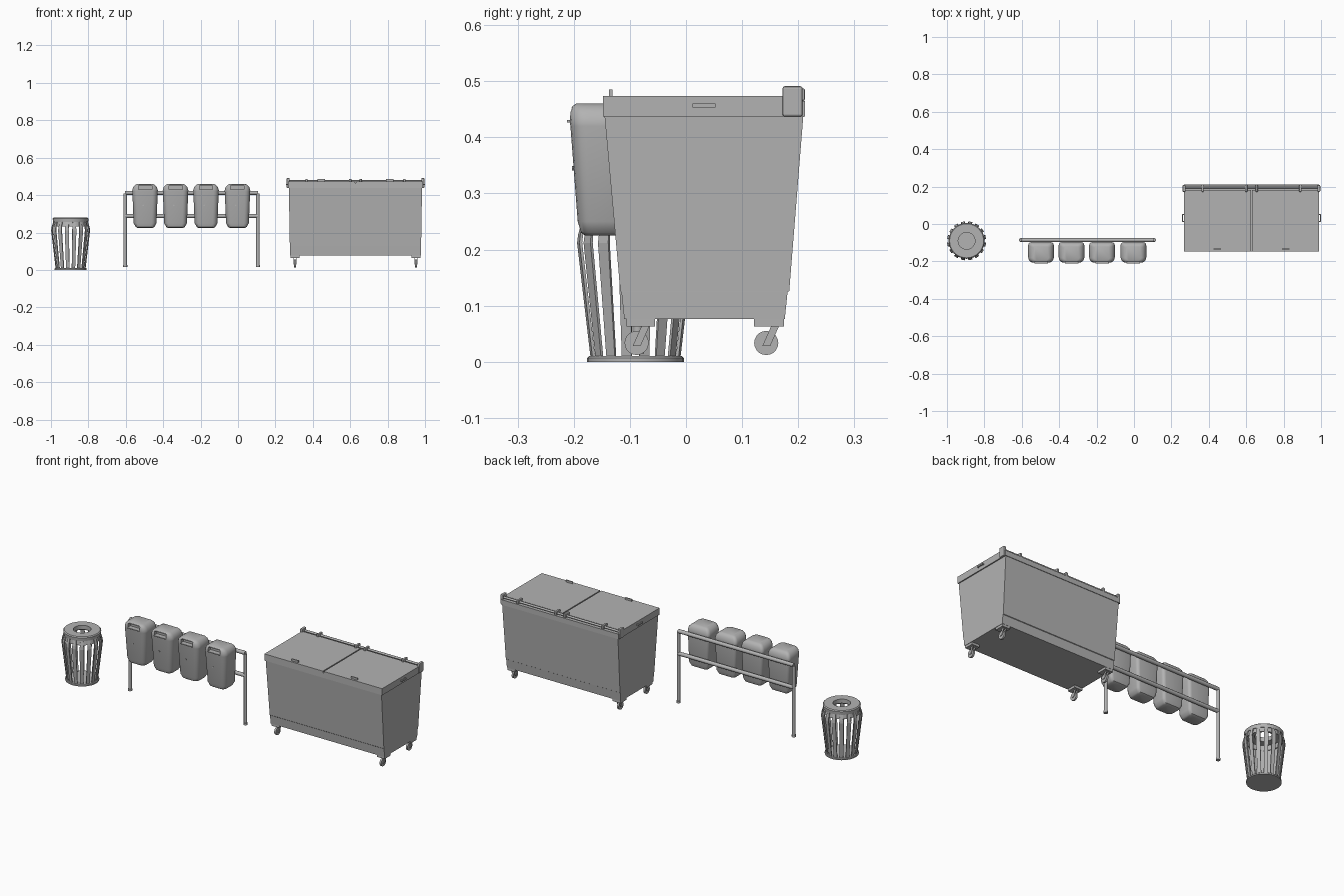
import bpy, bmesh
from math import sin, cos, pi, radians
from mathutils import Vector, Matrix

if "Cube" in bpy.data.objects:
    bpy.data.objects.remove(bpy.data.objects["Cube"], do_unlink=True)

grey = bpy.data.materials.new("plain grey")
grey.use_nodes = True
grey.diffuse_color = (0.45, 0.45, 0.45, 1)
grey.node_tree.nodes["Principled BSDF"].inputs["Base Color"].default_value = grey.diffuse_color


def finish(name, bm, smooth=False):
    bmesh.ops.recalc_face_normals(bm, faces=bm.faces)
    me = bpy.data.meshes.new(name)
    bm.to_mesh(me)
    bm.free()
    me.materials.append(grey)
    ob = bpy.data.objects.new(name, me)
    bpy.context.collection.objects.link(ob)
    if smooth:
        bpy.ops.object.select_all(action='DESELECT')
        ob.select_set(True)
        bpy.context.view_layer.objects.active = ob
        bpy.ops.object.shade_smooth_by_angle(angle=radians(35))
    return ob


def box(name, x, y, z, bevel=0):
    """Box from (min, max) pairs."""
    bm = bmesh.new()
    size = [b - a for a, b in (x, y, z)]
    mid = [(a + b) / 2 for a, b in (x, y, z)]
    bmesh.ops.create_cube(bm, size=1, matrix=Matrix.Translation(mid) @ Matrix.Diagonal((*size, 1)))
    if bevel:
        bmesh.ops.bevel(bm, geom=bm.edges[:], offset=bevel, segments=2, affect='EDGES', profile=0.5)
    return finish(name, bm)


def rod(name, a, b, r, sides=12):
    a, b = Vector(a), Vector(b)
    d = b - a
    bm = bmesh.new()
    m = Matrix.Translation((a + b) / 2) @ d.to_track_quat('Z', 'Y').to_matrix().to_4x4()
    bmesh.ops.create_cone(bm, cap_ends=True, segments=sides, radius1=r, radius2=r, depth=d.length, matrix=m)
    return finish(name, bm, True)


def loft(name, rings, smooth=False, closed=False):
    """Skin matching rings; cap the ends, or join last to first."""
    bm = bmesh.new()
    rows = [[bm.verts.new(p) for p in ring] for ring in rings]
    n = len(rows[0])
    for a, b in zip(rows, rows[1:] + rows[:1] if closed else rows[1:]):
        for i in range(n):
            j = (i + 1) % n
            bm.faces.new((a[i], a[j], b[j], b[i]))
    if not closed:
        bm.faces.new(rows[0])
        bm.faces.new(rows[-1])
    return finish(name, bm, smooth)


def circle(cx, cy, z, r, n=32):
    return [(cx + r * cos(2 * pi * i / n), cy + r * sin(2 * pi * i / n), z) for i in range(n)]


# ---- Slatted round bin ----
CX, CY = -0.895, -0.09
loft("slat_bin_base", [circle(CX, CY, z, r) for z, r in ((0, 0.086), (0.007, 0.086), (0.01, 0.083))], True)
loft("slat_bin_lid", [circle(CX, CY, z, r) for z, r in
     ((0.256, 0.094), (0.274, 0.096), (0.279, 0.091), (0.279, 0.045), (0.256, 0.045))], True, True)
loft("slat_bin_hoop", [circle(CX, CY, z, r) for z, r in
     ((0.232, 0.094), (0.256, 0.09), (0.256, 0.086), (0.232, 0.09))], True, True)
SLATS = 16
for k in range(SLATS):
    a = 2 * pi * (k + 0.5) / SLATS
    out, side = Vector((cos(a), sin(a), 0)), Vector((-sin(a), cos(a), 0))
    rings = []
    for r, z, w in ((0.080, 0.008, 0.009), (0.104, 0.212, 0.011), (0.102, 0.228, 0.010), (0.092, 0.262, 0.006)):
        c = Vector((CX, CY, z))
        rings.append([c + out * (r + t) + side * w * s for t, s in ((0, -1), (0, 1), (-0.005, 1), (-0.005, -1))])
    loft(f"slat_{k + 1}", rings)

# ---- Rack with posts and rails ----
RY = -0.086
for x, tag in ((-0.603, "right"), (0.106, "left")):
    rod(f"rack_post_{tag}", (x, RY, 0.015), (x, RY, 0.408), 0.009)
    rod(f"rack_foot_{tag}", (x, RY, 0.015), (x, RY, 0.026), 0.011)
for z, tag in ((0.412, "upper"), (0.288, "lower")):
    rod(f"rack_rail_{tag}", (-0.603, RY, z), (0.106, RY, z), 0.0105)


# ---- Four hanging bins ----
def rounded_section(cx, z, hw, yf, yb, seg=4):
    """Rounded rectangle, with larger corners at the front."""
    pts = []
    for sx, y, sy, start in ((1, yb, 1, 0), (-1, yb, 1, 90), (-1, yf, -1, 180), (1, yf, -1, 270)):
        r = hw * (0.25 if sy > 0 else 0.42)
        for i in range(seg + 1):
            t = radians(start + 90 * i / seg)
            pts.append((cx + sx * (hw - r) + r * cos(t), y - sy * r + r * sin(t), z))
    return pts


SHELL = ((0.225, 0.042, -0.180, -0.115), (0.230, 0.050, -0.187, -0.107), (0.250, 0.061, -0.193, -0.100),
         (0.420, 0.068, -0.206, -0.097), (0.426, 0.0685, -0.207, -0.097), (0.444, 0.063, -0.206, -0.101),
         (0.455, 0.052, -0.203, -0.109), (0.460, 0.040, -0.196, -0.118))
for k, x in enumerate((-0.497, -0.334, -0.171, -0.003)):
    shell = loft(f"hanging_bin_{k + 1}", [rounded_section(x, *s) for s in SHELL], True)
    # Posting slot cut into the hood
    cutter = box(f"slot_cutter_{k + 1}", (x - 0.036, x + 0.036), (-0.25, -0.185), (0.431, 0.451))
    cutter.hide_render = True
    cutter.hide_viewport = True
    mod = shell.modifiers.new("slot", 'BOOLEAN')
    mod.operation = 'DIFFERENCE'
    mod.solver = 'EXACT'
    mod.object = cutter
    box(f"slot_lip_{k + 1}", (x - 0.036, x + 0.036), (-0.212, -0.19), (0.4265, 0.431))
    rod(f"bin_lock_{k + 1}", (x - 0.01, -0.203, 0.345), (x - 0.01, -0.196, 0.345), 0.004, 8)

# ---- Wheeled container ----
L, R, MID = 0.272, 0.984, 0.628


def rect(x0, x1, y0, y1, z):
    return [(x0, y0, z), (x1, y0, z), (x1, y1, z), (x0, y1, z)]


loft("container_body", [rect(0.278, 0.978, -0.110, 0.176, 0.076), rect(0.277, 0.979, -0.115, 0.181, 0.124),
                        rect(0.277, 0.979, -0.117, 0.184, 0.126), rect(L, R, -0.145, 0.209, 0.437)])
box("container_rim", (0.266, 0.990), (-0.148, 0.212), (0.437, 0.465))
for x0, x1, tag in ((0.266, MID - 0.003, "right"), (MID + 0.003, 0.990, "left")):
    box(f"lid_{tag}", (x0, x1), (-0.148, 0.183), (0.465, 0.474))
    c = (x0 + x1) / 2
    # Raised lid grip at the front edge
    box(f"lid_grip_{tag}", (c - 0.02, c + 0.02), (-0.137, -0.131), (0.472, 0.485))
    # Hinge knuckles on the rear bar
    for i, t in enumerate((0.28, 0.93)):
        hx = x0 + (x1 - x0) * (t if tag == "right" else 1 - t)
        box(f"hinge_{tag}_{i + 1}", (hx - 0.006, hx + 0.006), (0.172, 0.212), (0.465, 0.487), 0.003)
rod("hinge_bar", (0.266, 0.197, 0.474), (0.990, 0.197, 0.474), 0.006)

for s, tag in ((-1, "right"), (1, "left")):
    def span(a, b):
        return tuple(sorted((MID + s * a, MID + s * b)))

    # End brackets and side handles
    box(f"hinge_end_{tag}", span(0.352, 0.368), (0.172, 0.208), (0.437, 0.491), 0.004)
    box(f"side_handle_{tag}", span(0.366, 0.372), (0.012, 0.053), (0.453, 0.460))
    for y, end in ((0.014, "front"), (0.051, "back")):
        box(f"handle_stub_{tag}_{end}", span(0.36, 0.37), (y - 0.002, y + 0.002), (0.453, 0.460))
    # Castors
    for wy, p0, p1, end in ((-0.088, -0.106, -0.055, "front"), (0.143, 0.121, 0.175, "back")):
        name = f"{end}_{tag}"
        cx = MID + s * 0.324
        box(f"castor_plate_{name}", span(0.30, 0.348), (p0, p1), (0.063, 0.078))
        rod(f"castor_wheel_{name}", (cx - 0.005, wy, 0.0335), (cx + 0.005, wy, 0.0335), 0.0215, 20)
        for dx in (-0.0075, 0.0075):
            rings = [[(cx + dx + e, wy + dy + w, z) for e, w in
                      ((-0.0015, -0.007), (0.0015, -0.007), (0.0015, 0.007), (-0.0015, 0.007))]
                     for dy, z in ((0, 0.028), (0.016, 0.064))]
            loft(f"castor_fork_{name}_{'inner' if dx * s < 0 else 'outer'}", rings)
